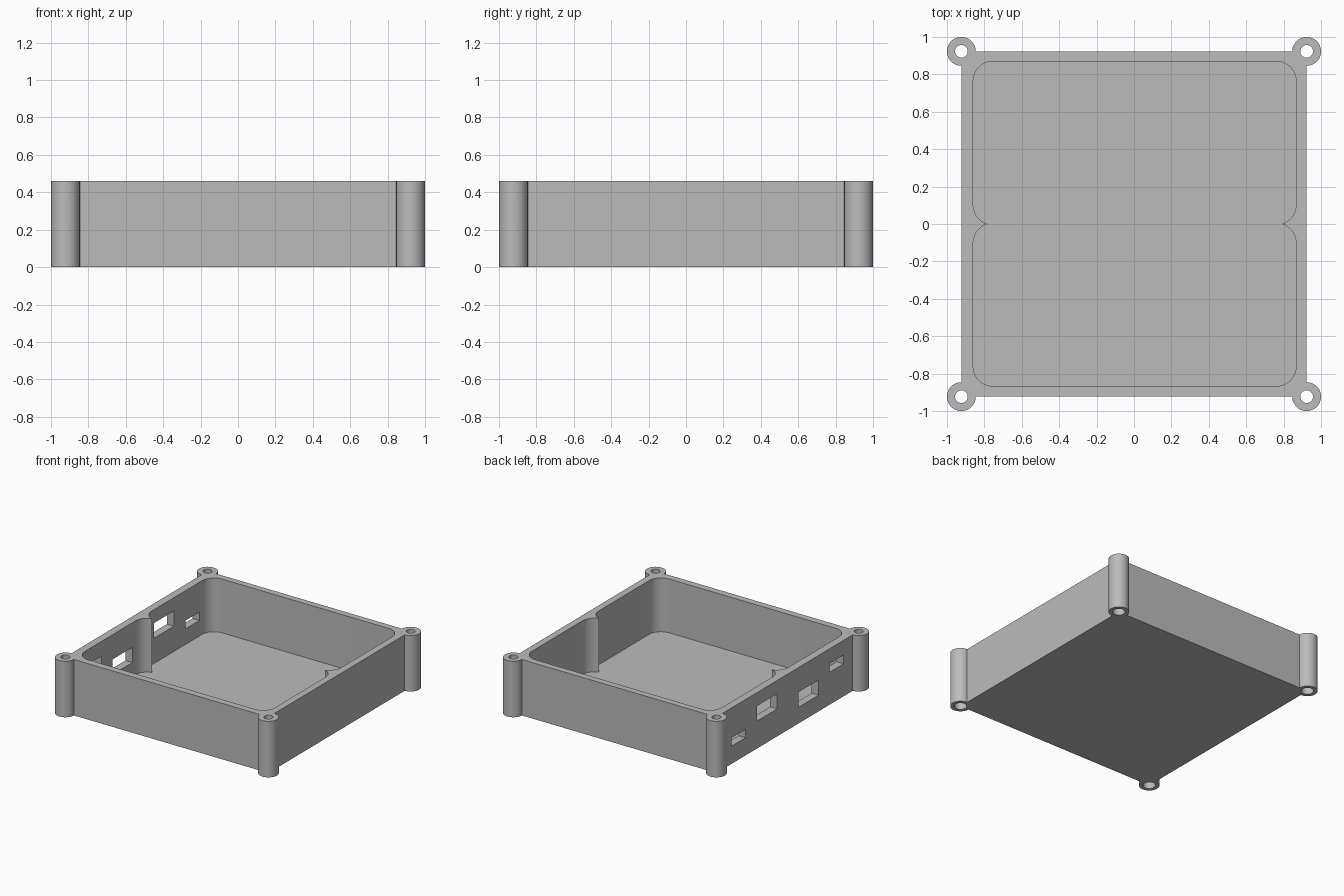
import bpy
import bmesh
from math import radians, cos, sin, pi

cube = bpy.data.objects.get("Cube")
if cube:
    bpy.data.objects.remove(cube, do_unlink=True)

HEIGHT = 0.46      # overall height
HALF = 0.923       # half width of the square shell, also the lug centres
FLOOR = 0.018      # floor thickness

grey = bpy.data.materials.new("plain_grey")
grey.use_nodes = True
colour = (0.5, 0.5, 0.5, 1)
grey.diffuse_color = colour
grey.node_tree.nodes["Principled BSDF"].inputs["Base Color"].default_value = colour


def prism(name, outline, z0, z1):
    """Extrude a counter-clockwise outline from z0 to z1."""
    bm = bmesh.new()
    base = bm.faces.new([bm.verts.new((x, y, z0)) for x, y in outline])
    top = bmesh.ops.extrude_face_region(bm, geom=[base])["geom"]
    verts = [g for g in top if isinstance(g, bmesh.types.BMVert)]
    bmesh.ops.translate(bm, verts=verts, vec=(0, 0, z1 - z0))
    bmesh.ops.recalc_face_normals(bm, faces=bm.faces)
    mesh = bpy.data.meshes.new(name)
    bm.to_mesh(mesh)
    bm.free()
    mesh.materials.append(grey)
    obj = bpy.data.objects.new(name, mesh)
    bpy.context.collection.objects.link(obj)
    return obj


def rectangle(x0, x1, y0, y1):
    return [(x0, y0), (x1, y0), (x1, y1), (x0, y1)]


def arc(cx, cy, r, start, sweep, steps):
    return [(cx + r * cos(start + sweep * i / steps),
             cy + r * sin(start + sweep * i / steps)) for i in range(steps + 1)]


def circle(cx, cy, r, steps=48):
    return arc(cx, cy, r, 0, 2 * pi, steps)[:-1]


def rounded_rectangle(x0, x1, y0, y1, r):
    centres = [(x1 - r, y1 - r), (x0 + r, y1 - r), (x0 + r, y0 + r), (x1 - r, y0 + r)]
    points = []
    for i, (cx, cy) in enumerate(centres):
        points += arc(cx, cy, r, i * pi / 2, pi / 2, 12)
    return points


def combine(target, tool, operation):
    """Apply a boolean and discard the tool object."""
    tool.hide_render = True
    mod = target.modifiers.new(operation.lower(), "BOOLEAN")
    mod.object = tool
    mod.operation = operation
    mod.solver = "EXACT"
    bpy.ops.object.select_all(action="DESELECT")
    bpy.context.view_layer.objects.active = target
    target.select_set(True)
    bpy.ops.object.modifier_apply(modifier=mod.name)
    bpy.data.objects.remove(tool, do_unlink=True)


# Square shell with a round screw lug on each corner
tray = prism("enclosure_tray", rectangle(-HALF, HALF, -HALF, HALF), 0, HEIGHT)
corners = [(sx * HALF, sy * HALF) for sx in (-1, 1) for sy in (-1, 1)]
for x, y in corners:
    combine(tray, prism("corner_lug", circle(x, y, 0.077), 0, HEIGHT), "UNION")

# Two rounded pockets that merge at the middle, leaving a small rib on each side
for y0, y1 in ((-0.867, 0.004), (-0.004, 0.87)):
    pocket = prism("pocket_cutter", rounded_rectangle(-0.86, 0.867, y0, y1, 0.107),
                   FLOOR, HEIGHT + 0.1)
    combine(tray, pocket, "DIFFERENCE")

# Screw holes, wider at the foot for the screw heads
for x, y in corners:
    combine(tray, prism("hole_cutter", circle(x, y, 0.034), -0.1, HEIGHT + 0.1), "DIFFERENCE")
    combine(tray, prism("head_cutter", circle(x, y, 0.047), -0.1, 0.12), "DIFFERENCE")

# Port openings in the right wall: centre y, centre z, half width, half height
ports = [(0.637, 0.18, 0.091, 0.034), (0.265, 0.288, 0.13, 0.062),
         (-0.273, 0.195, 0.13, 0.062), (-0.637, 0.303, 0.091, 0.036)]
for y, z, w, h in ports:
    port = prism("port_cutter", rectangle(-1.1, -0.7, y - w, y + w), z - h, z + h)
    combine(tray, port, "DIFFERENCE")

bpy.ops.object.shade_smooth_by_angle(angle=radians(30))
